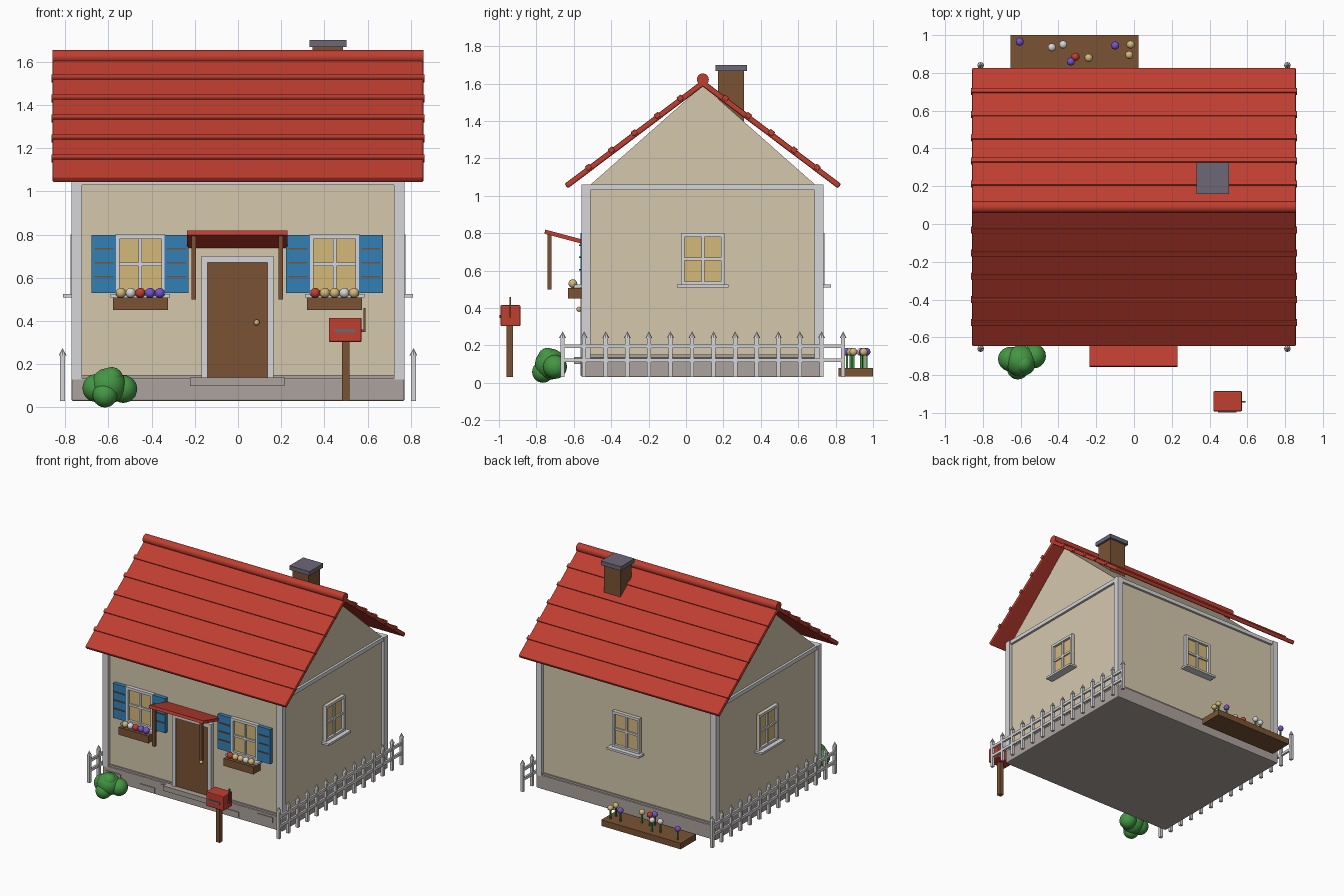
import bpy, bmesh, math
from mathutils import Matrix, Vector

if "Cube" in bpy.data.objects:
    bpy.data.objects.remove(bpy.data.objects["Cube"])


def material(name, rgb):
    m = bpy.data.materials.new(name)
    lin = [((c / 255 + 0.055) / 1.055) ** 2.4 for c in rgb]
    m.diffuse_color = (*lin, 1)
    m.use_nodes = True
    m.node_tree.nodes["Principled BSDF"].inputs["Base Color"].default_value = m.diffuse_color
    return m


RED = material("roof red", (192, 62, 48))
CREAM = material("wall cream", (213, 200, 174))
WHITE = material("trim white", (214, 214, 216))
STONE = material("stone", (172, 162, 157))
BROWN = material("wood brown", (122, 83, 53))
BLUE = material("shutter blue", (52, 128, 182))
GOLD = material("warm gold", (212, 184, 122))
GREEN = material("leaf green", (68, 150, 68))
PURPLE = material("petal purple", (118, 84, 205))
GREY = material("slate grey", (108, 104, 118))
I = Matrix.Identity(4)


def finish(name, bm, mat, M=I, bevel=0, smooth=False):
    bmesh.ops.recalc_face_normals(bm, faces=bm.faces)
    for f in bm.faces:
        f.smooth = smooth
    me = bpy.data.meshes.new(name)
    bm.to_mesh(me)
    bm.free()
    me.materials.append(mat)
    ob = bpy.data.objects.new(name, me)
    bpy.context.collection.objects.link(ob)
    ob.matrix_world = M
    if bevel:
        b = ob.modifiers.new("bevel", 'BEVEL')
        b.width, b.segments = bevel, 2
    return ob


def boxes(name, items, mat, M=I, bevel=0):
    """items: (x0, x1, y0, y1, z0, z1)"""
    bm = bmesh.new()
    for x0, x1, y0, y1, z0, z1 in items:
        m = Matrix.Translation(((x0 + x1) / 2, (y0 + y1) / 2, (z0 + z1) / 2)) \
            @ Matrix.Diagonal((x1 - x0, y1 - y0, z1 - z0, 1))
        bmesh.ops.create_cube(bm, size=1, matrix=m)
    return finish(name, bm, mat, M, bevel)


def balls(name, items, mat, M=I, sub=2):
    bm = bmesh.new()
    for x, y, z, r in items:
        bmesh.ops.create_icosphere(bm, subdivisions=sub, radius=r,
                                   matrix=Matrix.Translation((x, y, z)))
    return finish(name, bm, mat, M, smooth=True)


def prism(name, profile, x0, x1, mat):
    """Extrude a (y, z) profile along x."""
    bm = bmesh.new()
    f = bm.faces.new([bm.verts.new((x0, y, z)) for y, z in profile])
    r = bmesh.ops.extrude_face_region(bm, geom=[f])
    bmesh.ops.translate(bm, vec=(x1 - x0, 0, 0),
                        verts=[v for v in r['geom'] if isinstance(v, bmesh.types.BMVert)])
    return finish(name, bm, mat)


# Foundation, walls with gables, trim
YF, YB, XW = -0.535, 0.712, 0.747
YM = 0.09
boxes("foundation", [(-0.77, 0.77, -0.558, 0.735, 0.03, 0.135)], STONE, bevel=0.006)
boxes("foundation_stones", [(x, x + 0.13, -0.564, -0.55, z, z + 0.04) for x, z in
      ((-0.74, 0.065), (-0.45, 0.04), (-0.27, 0.085), (0.27, 0.045), (0.56, 0.08))], STONE)
boxes("wall_ledge", [(-0.757, 0.757, YF - 0.01, YB + 0.01, 0.13, 0.15)], STONE)
prism("walls", [(YF, 0.13), (YB, 0.13), (YB, 1.05), (0.69, 1.06), (YM, 1.59),
                (-0.51, 1.06), (YF, 1.05)], -XW, XW, CREAM)
t = 0.024
boxes("corner_trim", [(x - t, x + t, y - t, y + t, 0.13, 1.06)
                      for x in (-XW, XW) for y in (YF, YB)], WHITE)
boxes("eave_trim", [(x - 0.018, x + 0.018, YF, YB, 1.03, 1.06) for x in (-XW, XW)]
      + [(-XW, XW, y - 0.018, y + 0.018, 1.03, 1.06) for y in (YF, YB)], WHITE)

# Roof: two sloped panels with tile strips and a round ridge cap
slope = math.radians(37)
length = 0.915
for side, label in ((-1, "front"), (1, "back")):
    M = Matrix.Translation((0, YM, 1.602)) @ Matrix.Rotation(
        0 if side > 0 else math.pi, 4, 'Z') @ Matrix.Rotation(-slope, 4, 'X')
    boxes(label + "_roof_panel", [(-0.858, 0.858, 0, length, -0.015, 0.015)], RED, M, 0.008)
    boxes(label + "_tile_strips", [(-0.864, 0.864, s - 0.015, s + 0.015, -0.005, 0.023)
          for s in [0.145 + 0.1535 * i for i in range(5)]], RED, M, 0.004)
bm = bmesh.new()
bmesh.ops.create_cone(bm, cap_ends=True, segments=24, radius1=0.032, radius2=0.032, depth=1.716,
                      matrix=Matrix.Translation((0, YM, 1.622)) @ Matrix.Rotation(math.pi / 2, 4, 'Y'))
ridge = finish("ridge_cap", bm, RED)
bpy.context.view_layer.objects.active = ridge
ridge.select_set(True)
bpy.ops.object.shade_smooth_by_angle()

# Chimney
boxes("chimney", [(0.345, 0.485, 0.172, 0.31, 1.38, 1.68)], BROWN)
boxes("chimney_cap", [(0.33, 0.502, 0.158, 0.326, 1.668, 1.70)], GREY)


# Windows: local -y faces outwards
def window(label, x, y, deg):
    M = Matrix.Translation((x, y, 0)) @ Matrix.Rotation(math.radians(deg), 4, 'Z')
    w, b = 0.117, 0.02
    boxes(label + "_window_glass", [(-w, w, -0.009, 0.01, 0.525, 0.80)], GOLD, M)
    boxes(label + "_window_frame", [
        (-w, -w + b, -0.028, 0.01, 0.52, 0.80), (w - b, w, -0.028, 0.01, 0.52, 0.80),
        (-w, w, -0.028, 0.01, 0.78, 0.80), (-w, w, -0.028, 0.01, 0.52, 0.542),
        (-0.008, 0.008, -0.02, 0.01, 0.53, 0.79), (-w, w, -0.02, 0.01, 0.654, 0.67)], WHITE, M)
    boxes(label + "_window_sill", [(-0.138, 0.138, -0.063, 0.01, 0.51, 0.526)], WHITE, M)
    return M


def flowers(label, heads, stem_z, r, M=I):
    """heads: (x, y, z, colour)"""
    for mat, cname in ((RED, "red"), (WHITE, "white"), (GOLD, "gold"), (PURPLE, "purple")):
        pts = [(x, y, z, r) for x, y, z, c in heads if c is mat]
        if pts:
            balls(f"{label}_{cname}_blooms", pts, mat, M)
    boxes(label + "_stems", [(x - 0.005, x + 0.005, y - 0.005, y + 0.005, stem_z, z)
                             for x, y, z, c in heads], GREEN, M)


window("right", XW, YM, 90)
window("left", -XW, YM, -90)
window("back", 0, YB, 180)
boxcolours = {"front_left": (GOLD, WHITE, RED, PURPLE, PURPLE),
              "front_right": (RED, GOLD, GOLD, WHITE, GOLD)}
for label, x in (("front_left", -0.452), ("front_right", 0.447)):
    M = window(label, x, YF, 0)
    # Shutters and flower box
    sh = [(-0.225, -0.113), (0.112, 0.224)]
    boxes(label + "_shutters", [(a, b, -0.03, 0.01, 0.53, 0.797) for a, b in sh], BLUE, M)
    boxes(label + "_shutter_slats", [(a + 0.012, b - 0.012, -0.036, 0, z - 0.004, z + 0.004)
          for a, b in sh for z in (0.605, 0.67, 0.735)], BROWN, M)
    boxes(label + "_flower_box", [(-0.127, 0.127, -0.097, -0.01, 0.45, 0.508)], BROWN, M)
    flowers(label + "_box", [(-0.09 + 0.045 * i, -0.07, 0.53, c)
            for i, c in enumerate(boxcolours[label])], 0.49, 0.024, M)

# Door, frame, knob, step
boxes("door", [(-0.143, 0.138, -0.555, -0.52, 0.137, 0.672)], BROWN)
boxes("door_frame", [(-0.17, -0.141, -0.565, -0.52, 0.137, 0.702),
                     (0.136, 0.165, -0.565, -0.52, 0.137, 0.702),
                     (-0.17, 0.165, -0.565, -0.52, 0.67, 0.702)], WHITE)
balls("door_knob", [(0.086, -0.572, 0.393, 0.014)], GOLD)
boxes("door_step", [(-0.222, 0.215, -0.60, -0.54, 0.10, 0.138)], STONE)

# Awning tilting up towards the outside, with hanging posts
M = Matrix.Translation((0, -0.545, 0.752)) @ Matrix.Rotation(math.radians(-15), 4, 'X')
boxes("awning", [(-0.235, 0.23, -0.217, 0.01, -0.011, 0.011)], RED, M)
boxes("awning_posts", [(x - 0.011, x + 0.011, -0.741, -0.719, 0.50, 0.795)
                       for x in (-0.205, 0.198)], BROWN)

# Picket fences on both sides
for side, label in ((-1, "left"), (1, "right")):
    x = 0.812 * side
    ys = [-0.66 + 1.5 / 13 * i for i in range(14)]
    boxes(label + "_fence_pickets", [(x - 0.011, x + 0.011, y - 0.011, y + 0.011, 0.03, 0.245)
                                     for y in ys], WHITE)
    boxes(label + "_fence_rails", [(x - 0.008, x + 0.008, ys[0], ys[-1], z, z + 0.021)
                                   for z in (0.11, 0.185)], WHITE)
    bm = bmesh.new()
    for y in ys:
        bmesh.ops.create_cone(bm, cap_ends=True, segments=8, radius1=0.018, radius2=0, depth=0.035,
                              matrix=Matrix.Translation((x, y, 0.258)))
    finish(label + "_fence_tips", bm, WHITE)

# Bush
balls("bush", [(-0.60, -0.725, 0.10, 0.083), (-0.655, -0.715, 0.09, 0.065),
               (-0.53, -0.70, 0.085, 0.064), (-0.615, -0.765, 0.058, 0.058),
               (-0.585, -0.74, 0.135, 0.052)], GREEN, sub=3)

# Mailbox
boxes("mailbox_post", [(0.482, 0.515, -0.96, -0.926, 0.03, 0.31)], BROWN)
boxes("mailbox", [(0.42, 0.572, -0.992, -0.885, 0.303, 0.415)], RED, bevel=0.006)
boxes("mailbox_slot", [(0.446, 0.542, -0.998, -0.985, 0.346, 0.362)], GREY)
boxes("mailbox_flag", [(0.57, 0.59, -0.944, -0.936, 0.35, 0.36),
                       (0.58, 0.59, -0.944, -0.936, 0.35, 0.46)], BROWN)

# Flower bed behind the house
boxes("flower_bed", [(-0.655, 0.025, 0.815, 1.0, 0.033, 0.08)], BROWN)
flowers("bed", [(-0.605, 0.965, 0.165, PURPLE), (-0.435, 0.935, 0.165, WHITE),
                (-0.375, 0.95, 0.165, WHITE), (-0.31, 0.885, 0.165, RED),
                (-0.335, 0.86, 0.165, PURPLE), (-0.24, 0.88, 0.165, GOLD),
                (-0.10, 0.945, 0.165, PURPLE), (-0.018, 0.95, 0.165, GOLD),
                (-0.025, 0.895, 0.165, GOLD)], 0.07, 0.022)
